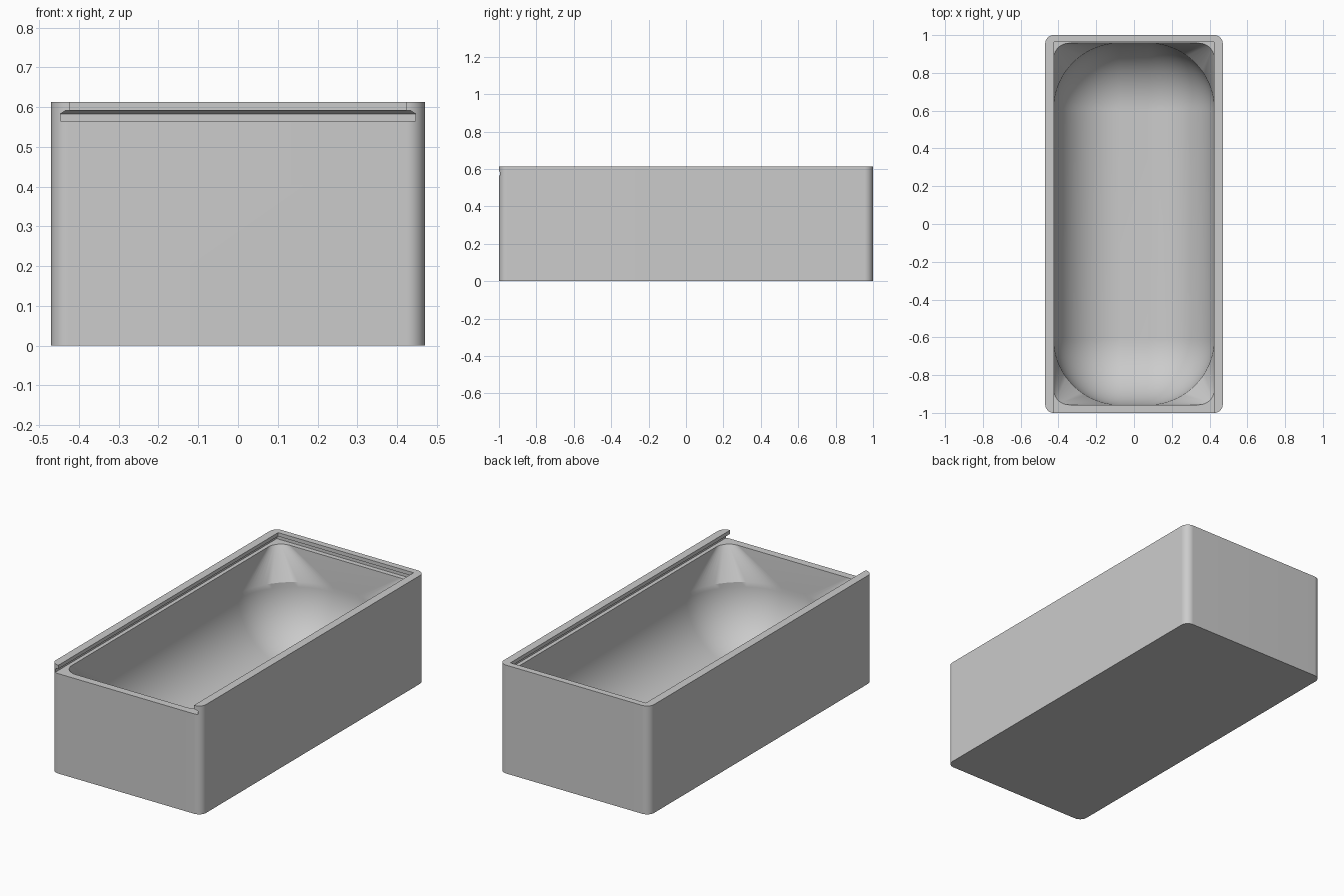
import bpy, bmesh
from math import sin, cos, pi

if "Cube" in bpy.data.objects:
    bpy.data.objects.remove(bpy.data.objects["Cube"])

HX, HY, HEIGHT = 0.47, 1.0, 0.613
LEDGE = 0.565            # level the sliding lid rests on
FLOOR, FILLET = 0.05, 0.35
CAV_X, CAV_Y = 0.425, 0.957


def rounded_ring(hx, hy, r, z, steps=20):
    """Rounded rectangle as a ring of points."""
    pts = []
    for q, (sx, sy) in enumerate([(1, 1), (-1, 1), (-1, -1), (1, -1)]):
        for i in range(steps + 1):
            a = (q + i / steps) * pi / 2
            pts.append((sx * (hx - r) + r * cos(a), sy * (hy - r) + r * sin(a), z))
    return pts


def slot_ring(hx, back, z):
    """Rectangle that runs out through the front."""
    return [(hx, back, z), (-hx, back, z), (-hx, -1.1, z), (hx, -1.1, z)]


def loft(name, rings):
    """Closed solid through rings listed from bottom to top."""
    bm = bmesh.new()
    loops = [[bm.verts.new(p) for p in ring] for ring in rings]
    n = len(loops[0])
    for low, high in zip(loops, loops[1:]):
        for i in range(n):
            j = (i + 1) % n
            bm.faces.new((low[i], low[j], high[j], high[i]))
    bm.faces.new(loops[0][::-1])
    bm.faces.new(loops[-1])
    bmesh.ops.recalc_face_normals(bm, faces=bm.faces)
    mesh = bpy.data.meshes.new(name)
    bm.to_mesh(mesh)
    bm.free()
    obj = bpy.data.objects.new(name, mesh)
    bpy.context.collection.objects.link(obj)
    return obj


# Outer block with rounded upright corners
box = loft("box_body", [rounded_ring(HX, HY, 0.045, z) for z in (0, HEIGHT)])

# Cavity: ball-rounded floor, corners that tighten towards the rim
rings = []
for k in range(20, -1, -1):
    a = k / 20 * pi / 2
    inset = FILLET * (1 - cos(a))
    rings.append(rounded_ring(CAV_X - inset, CAV_Y - inset, max(FILLET * cos(a), 0.002),
                              FLOOR + FILLET * (1 - sin(a))))
rings += [rounded_ring(CAV_X, CAV_Y, 0.08, z) for z in (LEDGE, LEDGE + 0.008)]
cavity = loft("cavity_cutter", rings)

# Lid groove with a chamfered top under the overhanging rails
groove = loft("groove_cutter", [
    slot_ring(0.447, 0.985, LEDGE),
    slot_ring(0.447, 0.985, 0.583),
    slot_ring(0.435, 0.974, 0.591),
    slot_ring(0.424, 0.964, 0.592),
    slot_ring(0.424, 0.964, 0.7),
])

# Cut both hollows and keep the finished mesh
for cutter in (cavity, groove):
    cutter.hide_render = True
    mod = box.modifiers.new(cutter.name, "BOOLEAN")
    mod.operation, mod.solver, mod.object = "DIFFERENCE", "EXACT", cutter
graph = bpy.context.evaluated_depsgraph_get()
finished = bpy.data.meshes.new_from_object(box.evaluated_get(graph))
box.modifiers.clear()
box.data = finished
for cutter in (cavity, groove):
    bpy.data.objects.remove(cutter)

# Plain grey material
grey = bpy.data.materials.new("plain_grey")
grey.use_nodes = True
colour = (0.6, 0.6, 0.6, 1)
grey.diffuse_color = colour
grey.node_tree.nodes["Principled BSDF"].inputs["Base Color"].default_value = colour
box.data.materials.clear()
box.data.materials.append(grey)

# Smooth curves, sharp edges
bpy.ops.object.select_all(action="DESELECT")
box.select_set(True)
bpy.context.view_layer.objects.active = box
bpy.ops.object.shade_smooth_by_angle(angle=pi / 6)
